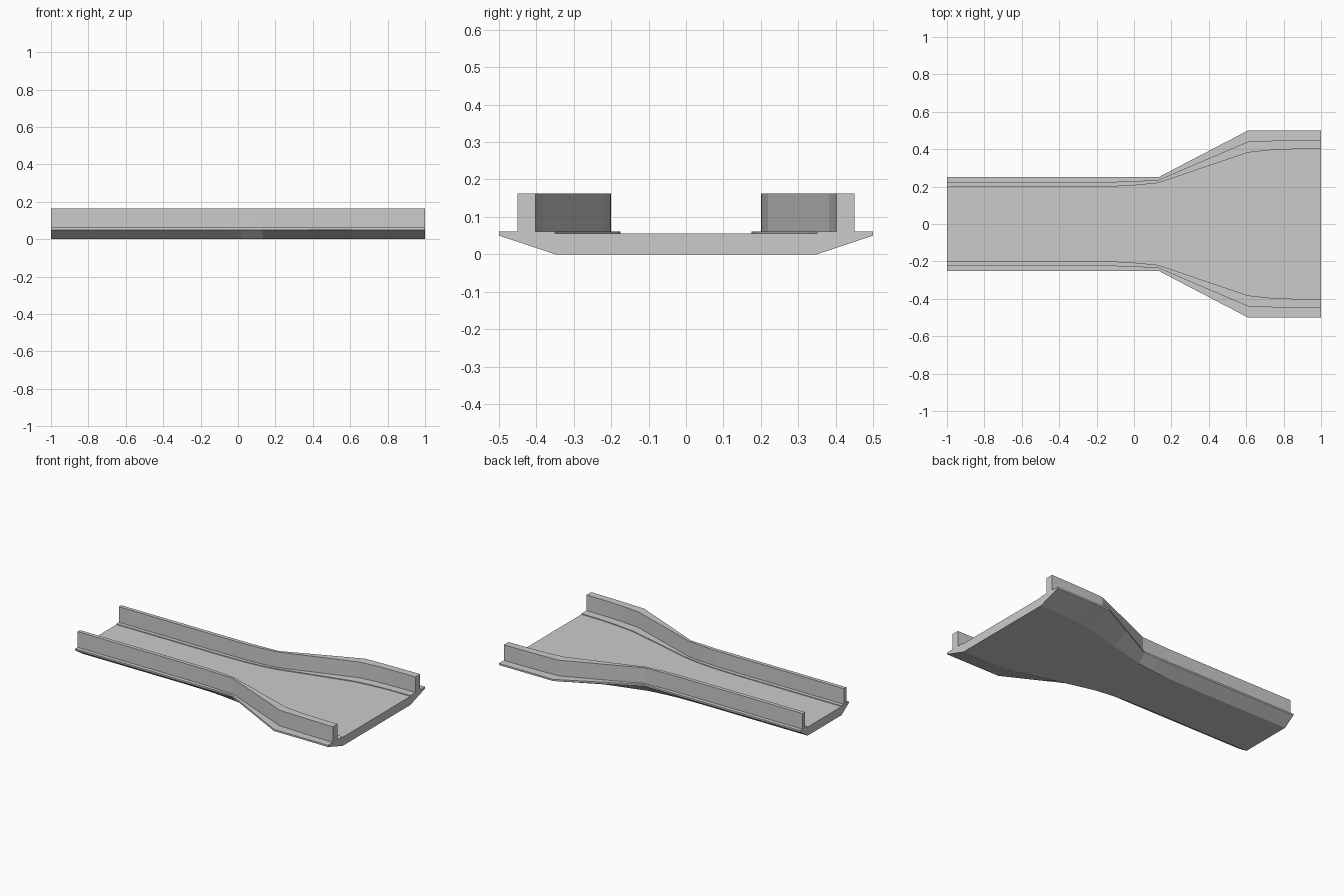
import bpy, bmesh

if "Cube" in bpy.data.objects:
    bpy.data.objects.remove(bpy.data.objects["Cube"])

# Half-widths of the four long edges at each station along the channel
stations = [-1.0, -0.25, -0.07, 0.02, 0.13, 0.37, 0.61, 0.73, 0.85, 1.0]
rim      = [0.25, 0.25, 0.25, 0.25, 0.25, 0.375, 0.50, 0.50, 0.50, 0.50]
wall_out = [0.225, 0.225, 0.226, 0.23, 0.235, 0.338, 0.44, 0.445, 0.448, 0.45]
wall_in  = [0.20, 0.20, 0.202, 0.208, 0.219, 0.301, 0.382, 0.395, 0.40, 0.402]
floor    = [0.175, 0.175, 0.179, 0.187, 0.202, 0.264, 0.325, 0.34, 0.348, 0.35]

BASE, CHINE, DECK, LIP, TOP = 0.0, 0.05, 0.056, 0.061, 0.163


def half_section(r, o, i, f):
    """One half of the cross-section, from underside round to the floor."""
    return [(f, BASE), (r, CHINE), (r, LIP), (o, LIP),
            (o, TOP), (i, TOP), (i, LIP), (f, LIP), (f, DECK)]


bm = bmesh.new()
rings = []
for x, r, o, i, f in zip(stations, rim, wall_out, wall_in, floor):
    half = half_section(r, o, i, f)
    # mirror the half to close the section
    ring = half + [(-y, z) for y, z in reversed(half)]
    rings.append([bm.verts.new((x, y, z)) for y, z in ring])

# Skin between neighbouring sections
for a, b in zip(rings, rings[1:]):
    n = len(a)
    for k in range(n):
        m = (k + 1) % n
        bm.faces.new((a[k], a[m], b[m], b[k]))

# Flat end faces
bm.faces.new(rings[0])
bm.faces.new(list(reversed(rings[-1])))
bmesh.ops.recalc_face_normals(bm, faces=bm.faces[:])

mesh = bpy.data.meshes.new("flared_channel")
bm.to_mesh(mesh)
bm.free()
channel = bpy.data.objects.new("flared_channel", mesh)
bpy.context.collection.objects.link(channel)
